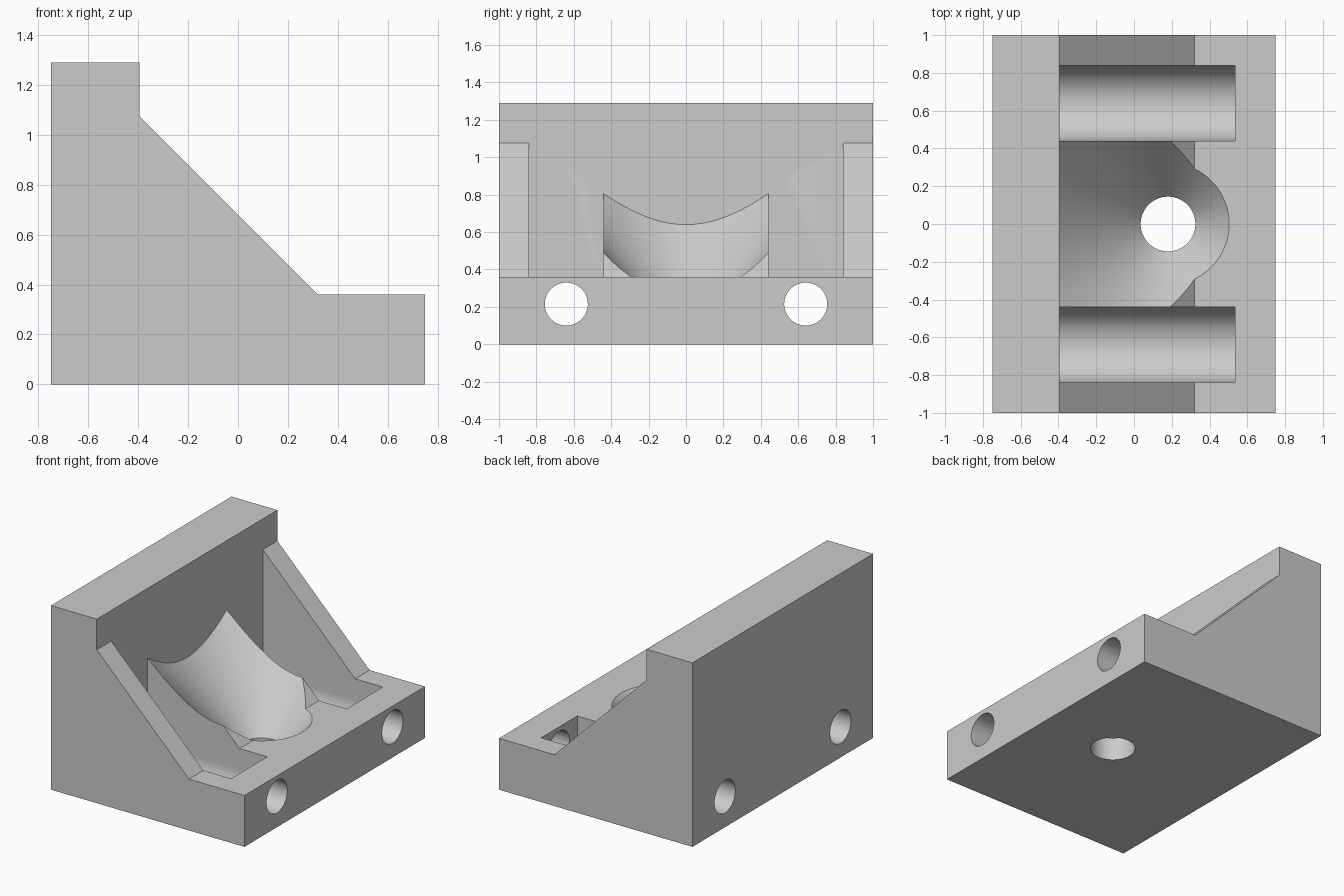
import bpy, bmesh, math
from mathutils import Vector

if "Cube" in bpy.data.objects:
    bpy.data.objects.remove(bpy.data.objects["Cube"])

grey = bpy.data.materials.new("plain_grey")
grey.use_nodes = True
GREY = (0.6, 0.6, 0.6, 1)
grey.diffuse_color = GREY
grey.node_tree.nodes["Principled BSDF"].inputs["Base Color"].default_value = GREY

WALL = -0.395      # inner face of the upright wall
LEDGE = 0.36       # top of the base slab
BOLT_Z = 0.215     # height of the bolt axes
BOLT_Y = 0.64


def make_object(name, bm):
    bmesh.ops.recalc_face_normals(bm, faces=bm.faces)
    mesh = bpy.data.meshes.new(name)
    bm.to_mesh(mesh)
    bm.free()
    mesh.materials.append(grey)
    obj = bpy.data.objects.new(name, mesh)
    bpy.context.collection.objects.link(obj)
    return obj


def prism(name, points, sweep):
    """Extrude a closed outline of 3D points along a vector."""
    bm = bmesh.new()
    face = bm.faces.new([bm.verts.new(p) for p in points])
    result = bmesh.ops.extrude_face_region(bm, geom=[face], use_keep_orig=True)
    moved = [v for v in result["geom"] if isinstance(v, bmesh.types.BMVert)]
    bmesh.ops.translate(bm, verts=moved, vec=Vector(sweep))
    return make_object(name, bm)


def arc(radius, start, end, steps):
    for i in range(steps + 1):
        a = math.radians(start + (end - start) * i / steps)
        yield radius * math.cos(a), radius * math.sin(a)


# Bracket body: stepped side profile with a sloped web
side = [(-0.75, 0), (0.75, 0), (0.75, LEDGE), (0.32, LEDGE),
        (WALL, 1.075), (WALL, 1.29), (-0.75, 1.29)]
bracket = prism("angle_bracket", [(x, -1, z) for x, z in side], (0, 2, 0))

cutters = []
for s in (-1, 1):
    # Round-bottomed pocket for the bolt head
    outline = [(WALL, s * BOLT_Y + y, BOLT_Z + z) for y, z in arc(0.2, 180, 360, 48)]
    outline += [(WALL, s * BOLT_Y + 0.2, 1.2), (WALL, s * BOLT_Y - 0.2, 1.2)]
    cutters.append(prism("pocket_cutter", outline, (0.535 - WALL, 0, 0)))

    # Bolt hole running through wall and slab
    ring = [(-0.9, s * BOLT_Y + y, BOLT_Z + z) for y, z in arc(0.115, 0, 355, 71)]
    cutters.append(prism("bolt_hole_cutter", ring, (1.8, 0, 0)))

# Conical seat, trimmed flat at the wall
SEAT_X, SLOPE = 0.18, 1.112
low, high = 0.1, 1.25
bm = bmesh.new()
bmesh.ops.create_cone(bm, cap_ends=True, segments=128, radius1=low / SLOPE,
                      radius2=high / SLOPE, depth=high - low)
bmesh.ops.translate(bm, verts=bm.verts, vec=(SEAT_X, 0, (low + high) / 2))
cut = bmesh.ops.bisect_plane(bm, geom=bm.verts[:] + bm.edges[:] + bm.faces[:],
                             plane_co=(WALL, 0, 0), plane_no=(-1, 0, 0),
                             clear_outer=True)
bmesh.ops.holes_fill(bm, edges=[e for e in bm.edges if e.is_boundary])
cutters.append(make_object("seat_cutter", bm))

# Round hole through the bottom of the seat
ring = [(SEAT_X + x, y, -0.1) for x, y in arc(0.145, 0, 355, 71)]
cutters.append(prism("seat_hole_cutter", ring, (0, 0, 0.5)))

# Apply the cuts one after another, then discard the cutters
bpy.context.view_layer.objects.active = bracket
for cutter in cutters:
    cutter.hide_render = True
    mod = bracket.modifiers.new("cut", 'BOOLEAN')
    mod.operation = 'DIFFERENCE'
    mod.solver = 'EXACT'
    mod.object = cutter
    bpy.ops.object.modifier_apply(modifier=mod.name)
    bpy.data.objects.remove(cutter)

# Smooth the round surfaces, keep the machined edges sharp
bpy.ops.object.select_all(action='DESELECT')
bracket.select_set(True)
bpy.ops.object.shade_smooth_by_angle(angle=math.radians(25))
